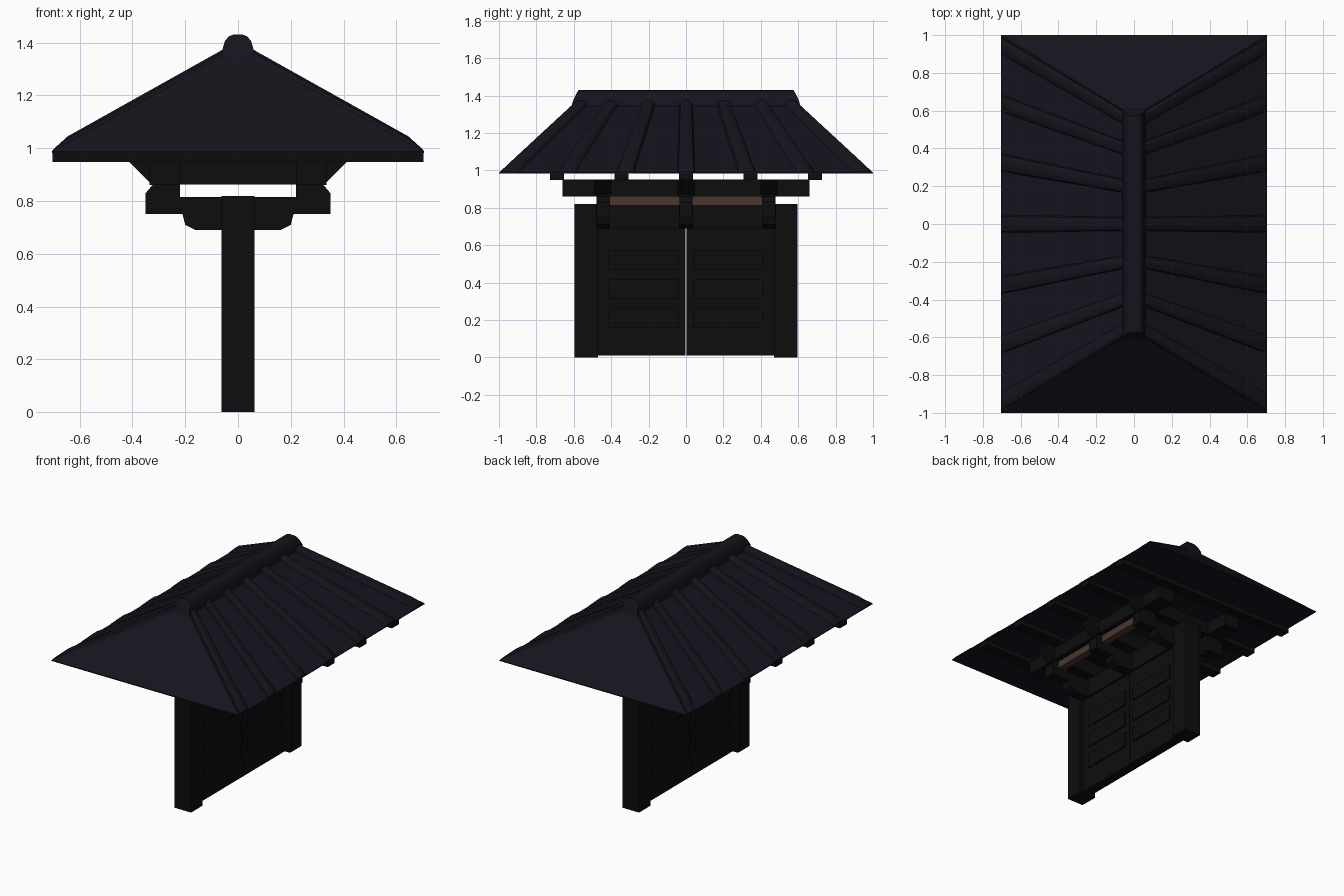
import bpy, bmesh
from mathutils import Vector

if "Cube" in bpy.data.objects:
    bpy.data.objects.remove(bpy.data.objects["Cube"])


def material(name, rgb):
    m = bpy.data.materials.new(name)
    m.diffuse_color = (*rgb, 1)
    m.use_nodes = True
    m.node_tree.nodes["Principled BSDF"].inputs["Base Color"].default_value = m.diffuse_color
    return m


ROOF = material("roof_tile", (0.008, 0.0065, 0.012))
WOOD = material("dark_wood", (0.004, 0.004, 0.004))
BROWN = material("brown_wood", (0.07, 0.038, 0.028))


def finish(name, bm, mat, smooth=False):
    bmesh.ops.recalc_face_normals(bm, faces=bm.faces)
    me = bpy.data.meshes.new(name)
    bm.to_mesh(me)
    bm.free()
    ob = bpy.data.objects.new(name, me)
    bpy.context.collection.objects.link(ob)
    me.materials.append(mat)
    if smooth:
        bpy.ops.object.select_all(action='DESELECT')
        ob.select_set(True)
        bpy.context.view_layer.objects.active = ob
        bpy.ops.object.shade_smooth_by_angle()
    return ob


def loft(name, rings, mat, smooth=False):
    """Skin equal-length closed rings and cap both ends."""
    bm = bmesh.new()
    vs = [[bm.verts.new(p) for p in r] for r in rings]
    n = len(vs[0])
    for a, b in zip(vs, vs[1:]):
        for i in range(n):
            bm.faces.new((a[i], a[(i + 1) % n], b[(i + 1) % n], b[i]))
    bm.faces.new(vs[0])
    bm.faces.new(vs[-1])
    return finish(name, bm, mat, smooth)


def box(name, x, y, z, mat=WOOD):
    ring = lambda h: [(x[0], y[0], h), (x[1], y[0], h), (x[1], y[1], h), (x[0], y[1], h)]
    return loft(name, [ring(z[0]), ring(z[1])], mat)


def bracket(name, half, y, w):
    """Mirror a half profile (x, z) in x and extrude it along y."""
    prof = half + [(-x, z) for x, z in reversed(half)]
    return loft(name, [[(x, y + s * w, z) for x, z in prof] for s in (-1, 1)], WOOD)


# Gate posts and door leaves
for s in (-1, 1):
    box("post", (-0.063, 0.063), sorted((s * 0.47, s * 0.595)), (0, 0.82))
    box("door_leaf", (-0.035, 0.035), sorted((s * 0.003, s * 0.475)), (0.01, 0.70))
    for side in (-1, 1):
        for z0 in (0.16, 0.315, 0.47):
            box("door_slat", sorted((side * 0.03, side * 0.045)),
                sorted((s * 0.04, s * 0.41)), (z0, z0 + 0.1))
box("lintel", (-0.05, 0.05), (-0.48, 0.48), (0.69, 0.82))

# Bracket sets: lower arm, upper arm with upturned ends, cross beam
LOWER = [(0.21, 0.815), (0.21, 0.75), (0.20, 0.71), (0.16, 0.69)]
UPPER = [(0.22, 0.815), (0.22, 0.865), (0.32, 0.865), (0.35, 0.83), (0.35, 0.75)]
CROSS = [(0.415, 0.95), (0.325, 0.862)]
for y in (-0.443, 0, 0.443):
    bracket("lower_bracket", LOWER, y, 0.037)
    bracket("upper_bracket", UPPER, y, 0.036)
    bracket("cross_beam", CROSS, y, 0.045)

# Purlins and brown strips between the brackets
for s in (-1, 1):
    box("purlin", sorted((s * 0.22, s * 0.335)), (-0.66, 0.66), (0.86, 0.95))
    for t in (-1, 1):
        box("brown_strip", sorted((s * 0.25, s * 0.30)), sorted((t * 0.036, t * 0.41)),
            (0.812, 0.862), BROWN)

# Rafters
for y in (-0.69, -0.345, 0, 0.345, 0.69):
    box("rafter", (-0.702, 0.702), (y - 0.037, y + 0.037), (0.948, 0.99))

# Hipped roof body
rect = lambda x, y, z: [(-x, -y, z), (x, -y, z), (x, y, z), (-x, y, z)]
loft("hipped_roof", [rect(0.705, 1.0, 0.982), rect(0.705, 1.0, 0.988),
                     rect(0.05, 0.60, 1.35)], ROOF)


# Tile ribs fanning down both long slopes, tapering at the eaves
def rib(name, side, y_top, y_eave):
    rings = []
    for x, h in ((0.03, 0.028), (0.645, 0.024), (0.703, 0.004)):
        t = (x - 0.05) / 0.655
        yc = y_top + (y_eave - y_top) * t
        w = 0.038 + 0.012 * t
        z = 1.35 - 0.362 * t
        rings.append([(side * x, yc + a * w, z + b * h) for a, b in
                      ((-1, -0.3), (-0.8, 0.6), (-0.4, 1), (0.4, 1), (0.8, 0.6), (1, -0.3))])
    loft(name, rings, ROOF, True)


for side in (-1, 1):
    for yt, ye in ((0, 0), (0.2, 0.325), (0.4, 0.64), (-0.2, -0.325), (-0.4, -0.64)):
        rib("tile_rib", side, yt, ye)
    for s in (-1, 1):
        rib("hip_rib", side, s * 0.56, s * 0.945)

# Rounded ridge cap with sloping ends
half = [(0.062, 1.33, 0.615), (0.06, 1.37, 0.605), (0.05, 1.405, 0.588),
        (0.035, 1.424, 0.578), (0.018, 1.43, 0.573)]
cap = half + [(-x, z, y) for x, z, y in reversed(half)]
loft("ridge_cap", [[(x, s * y, z) for x, z, y in cap] for s in (-1, 1)], ROOF, True)
